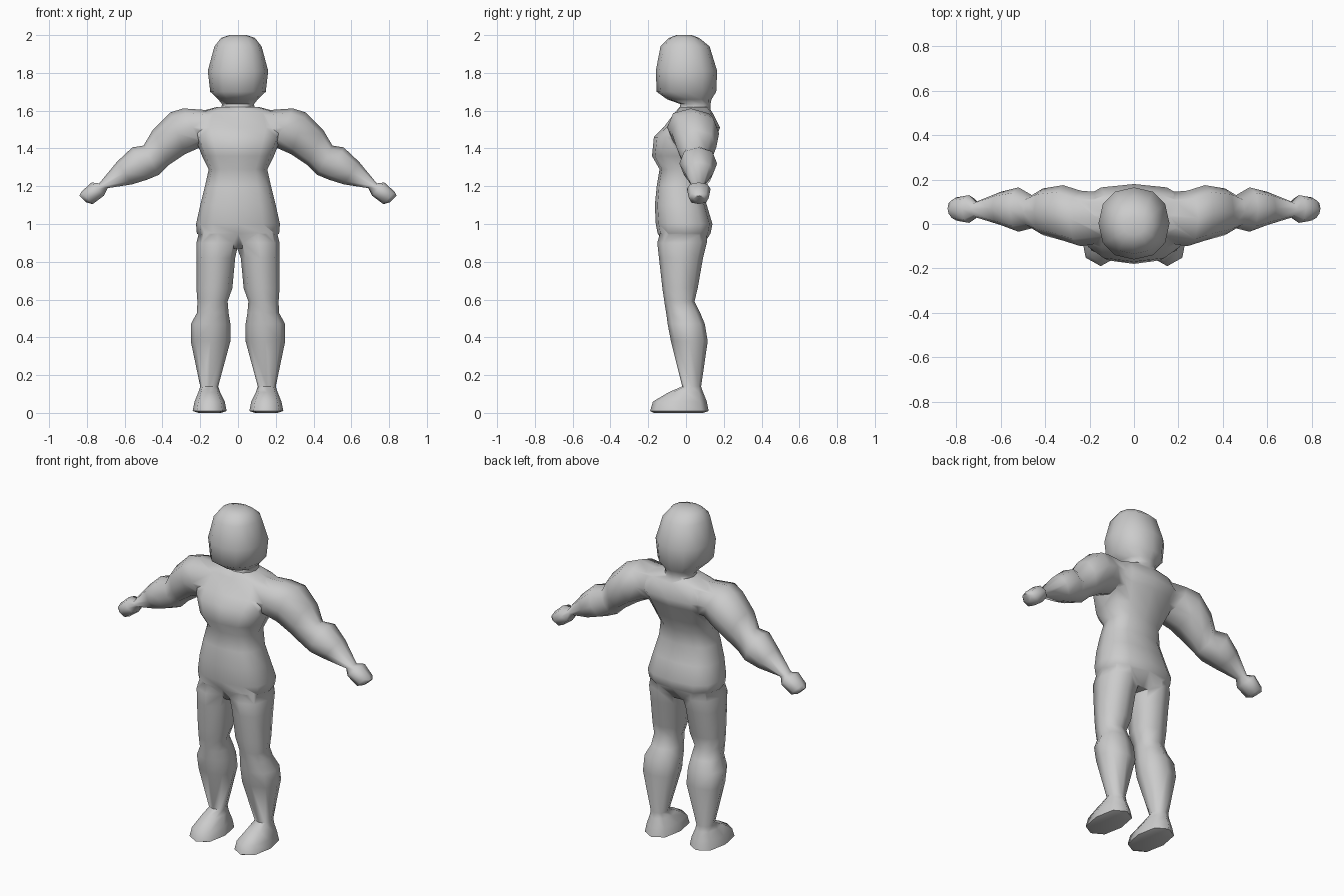
import bpy, bmesh, math
from mathutils import Vector

if "Cube" in bpy.data.objects:
    bpy.data.objects.remove(bpy.data.objects["Cube"])

skin = bpy.data.materials.new("plain grey")
skin.diffuse_color = (0.6, 0.6, 0.6, 1)
skin.use_nodes = True
skin.node_tree.nodes["Principled BSDF"].inputs["Base Color"].default_value = skin.diffuse_color


def loft(name, rings, sides, power, mirror=False):
    """Skin oval rings; each ring = (point a, point b, y front, y back) with a, b as (x, z)."""
    bm = bmesh.new()
    loops = []
    for (ax, az), (bx, bz), y0, y1 in rings:
        c = Vector(((ax + bx) / 2, (y0 + y1) / 2, (az + bz) / 2))
        u = Vector(((ax - bx) / 2, 0, (az - bz) / 2))
        v = Vector((0, (y1 - y0) / 2, 0))
        loop = []
        for i in range(sides):
            t = 2 * math.pi * i / sides
            cu, cv = (math.copysign(abs(f) ** power, f) if abs(f) > 1e-6 else 0
                      for f in (math.cos(t), math.sin(t)))
            loop.append(bm.verts.new(c + u * cu + v * cv))
        loops.append(loop)
    for a, b in zip(loops, loops[1:]):
        for i in range(sides):
            j = (i + 1) % sides
            bm.faces.new((a[i], a[j], b[j], b[i]))
    bm.faces.new(loops[0])
    bm.faces.new(loops[-1])
    if mirror:
        for v in bm.verts:
            v.co.x *= -1
    bmesh.ops.recalc_face_normals(bm, faces=bm.faces)
    mesh = bpy.data.meshes.new(name)
    bm.to_mesh(mesh)
    bm.free()
    mesh.materials.append(skin)
    ob = bpy.data.objects.new(name, mesh)
    bpy.context.collection.objects.link(ob)
    return ob


def level(z, x0, x1, y0, y1):
    """Horizontal ring."""
    return ((x1, z), (x0, z), y0, y1)


# torso: shoulders, chest, waist, hips, crotch
body = loft("body", [level(z, -w, w, y0, y1) for z, w, y0, y1 in (
    (1.62, 0.11, -0.04, 0.12), (1.59, 0.22, -0.06, 0.14), (1.51, 0.25, -0.12, 0.18),
    (1.46, 0.23, -0.17, 0.16), (1.36, 0.19, -0.18, 0.12), (1.29, 0.155, -0.14, 0.09),
    (1.2, 0.175, -0.155, 0.08), (1.1, 0.2, -0.165, 0.11), (1.0, 0.222, -0.16, 0.14),
    (0.95, 0.218, -0.15, 0.13), (0.87, 0.14, -0.1, 0.08))], 12, 0.75)

# head with neck
parts = [loft("head", [level(z, -w, w, y0, y1) for z, w, y0, y1 in (
    (2.0, 0.045, -0.05, 0.03), (1.985, 0.09, -0.09, 0.07), (1.94, 0.125, -0.135, 0.125),
    (1.81, 0.16, -0.16, 0.165), (1.7, 0.147, -0.155, 0.16), (1.66, 0.105, -0.1, 0.135),
    (1.635, 0.085, -0.03, 0.13), (1.57, 0.095, -0.04, 0.13))], 12, 0.9)]

LEG = [level(*r) for r in (
    (0.98, 0.01, 0.2, -0.13, 0.11), (0.9, -0.003, 0.22, -0.152, 0.11),
    (0.82, 0.015, 0.22, -0.143, 0.09), (0.66, 0.03, 0.22, -0.125, 0.062),
    (0.59, 0.055, 0.215, -0.115, 0.045), (0.53, 0.05, 0.217, -0.105, 0.075),
    (0.47, 0.04, 0.25, -0.097, 0.1), (0.38, 0.04, 0.25, -0.08, 0.115),
    (0.14, 0.105, 0.2, -0.02, 0.08), (0.11, 0.095, 0.21, -0.09, 0.09),
    (0.06, 0.07, 0.23, -0.175, 0.11), (0.01, 0.06, 0.24, -0.19, 0.12),
    (0.0, 0.09, 0.21, -0.17, 0.09))]

# arm rings run from shoulder to fist
ARM = [
    ((0.12, 1.6), (0.1, 1.42), -0.08, 0.14), ((0.29, 1.612), (0.19, 1.41), -0.1, 0.15),
    ((0.36, 1.59), (0.28, 1.37), -0.075, 0.175), ((0.45, 1.5), (0.37, 1.31), -0.05, 0.16),
    ((0.5, 1.415), (0.42, 1.26), -0.02, 0.13), ((0.56, 1.405), (0.48, 1.235), -0.035, 0.165),
    ((0.64, 1.33), (0.56, 1.21), -0.005, 0.145), ((0.735, 1.215), (0.69, 1.19), 0.03, 0.1),
    ((0.775, 1.22), (0.71, 1.15), 0.005, 0.13), ((0.83, 1.17), (0.77, 1.105), 0.015, 0.12),
    ((0.84, 1.15), (0.805, 1.115), 0.04, 0.1)]

for side, flip in (("left", False), ("right", True)):
    parts.append(loft(side + "_leg", LEG, 8, 0.82, flip))
    parts.append(loft(side + "_arm", ARM, 8, 0.85, flip))

# weld all parts into one closed skin
for p in parts:
    m = body.modifiers.new("join " + p.name, 'BOOLEAN')
    m.operation, m.solver, m.object = 'UNION', 'EXACT', p
bpy.context.view_layer.update()
welded = bpy.data.meshes.new_from_object(body.evaluated_get(bpy.context.evaluated_depsgraph_get()))
body.modifiers.clear()
body.data = welded
for p in parts:
    bpy.data.objects.remove(p)

# soften the joints and shade smoothly
bm = bmesh.new()
bm.from_mesh(welded)
bmesh.ops.remove_doubles(bm, verts=bm.verts, dist=0.008)
bm.to_mesh(welded)
bm.free()
bpy.context.view_layer.objects.active = body
body.select_set(True)
bpy.ops.object.shade_smooth_by_angle(angle=math.radians(60))
